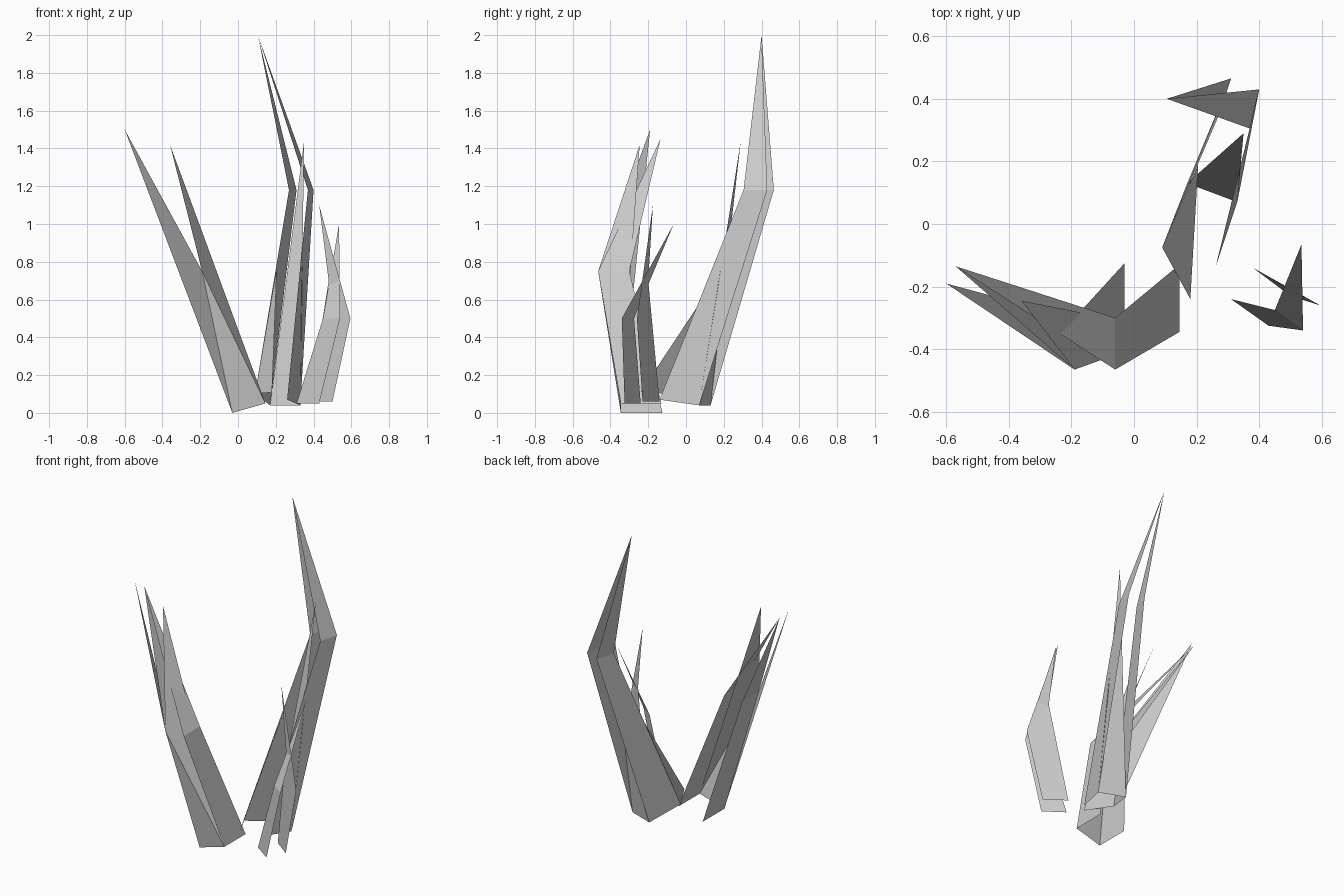
import bpy

if "Cube" in bpy.data.objects:
    bpy.data.objects.remove(bpy.data.objects["Cube"])


def blade(name, base, tip, mid=None):
    """Flat folded leaf: base edge, optional bend edge, pointed tip."""
    verts = list(base) + list(mid or []) + [tip]
    faces = [(0, 1, 3, 2), (2, 3, 4)] if mid else [(0, 1, 2)]
    me = bpy.data.meshes.new(name)
    me.from_pydata(verts, [], faces)
    me.update()
    ob = bpy.data.objects.new(name, me)
    bpy.context.collection.objects.link(ob)
    return ob


# Left tuft: two long leaves meeting at one tip, joined by a front web
# that splits into two narrow points
bl, br = (-0.03, -0.345, 0.0), (0.145, -0.345, 0.05)
ml, mr = (-0.19, -0.465, 0.75), (-0.06, -0.465, 0.75)
left_peak = (-0.57, -0.135, 1.45)
blade("left_tuft_outer_leaf", [bl, (-0.03, -0.125, 0.0)], left_peak,
      [ml, (-0.19, -0.30, 0.75)])
blade("left_tuft_inner_leaf", [br, (0.145, -0.13, 0.05)], left_peak,
      [mr, (-0.06, -0.30, 0.75)])
blade("left_tuft_front_web", [bl, br], ml)
blade("left_tuft_outer_point", [bl, ml], (-0.6, -0.19, 1.5))
blade("left_tuft_inner_point", [ml, br], (-0.36, -0.245, 1.42))

# Tall tuft: two long leaves meeting at one tip, with short leaves between
peak = (0.105, 0.40, 2.0)
tl, tr = (0.17, 0.13, 0.04), (0.33, 0.07, 0.04)
fl = (0.09, -0.075, 0.10)
blade("tall_tuft_left_leaf", [fl, tl], peak,
      [(0.27, 0.345, 1.18), (0.31, 0.465, 1.18)])
blade("tall_tuft_right_leaf", [(0.26, -0.14, 0.07), tr], peak,
      [(0.37, 0.305, 1.18), (0.40, 0.43, 1.18)])
blade("tall_tuft_middle_leaf", [tl, tr], (0.35, 0.29, 1.44))
blade("tall_tuft_short_leaf", [fl, (0.18, -0.24, 0.11)], (0.205, 0.19, 0.76))

# Small tuft: two separate bent leaves on the right
blade("small_front_leaf", [(0.31, -0.24, 0.05), (0.43, -0.325, 0.05)],
      (0.535, -0.065, 1.0), [(0.45, -0.275, 0.5), (0.54, -0.34, 0.5)])
blade("small_rear_leaf", [(0.38, -0.14, 0.06), (0.50, -0.23, 0.06)],
      (0.43, -0.175, 1.1), [(0.48, -0.20, 0.7), (0.595, -0.26, 0.5)])
